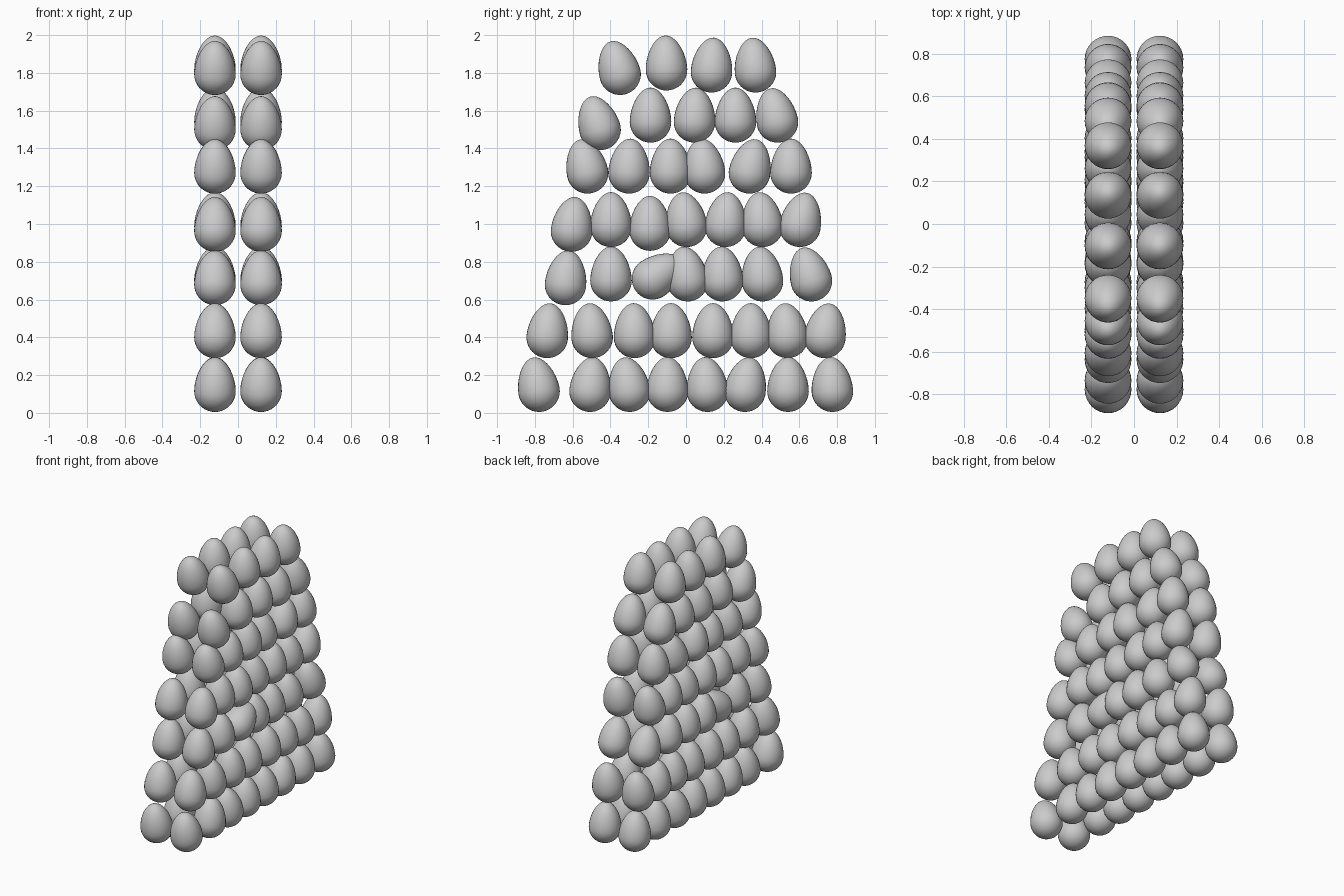
import bpy, bmesh
from math import sin, cos, pi, radians

if "Cube" in bpy.data.objects:
    bpy.data.objects.remove(bpy.data.objects["Cube"])

R, TIP = 0.11, 0.181      # egg radius, height of the pointed end above the widest ring
SEG, HALF = 32, 9         # sides, rings per half
X_OFF = 0.122             # two mirrored layers


def egg_mesh():
    """Egg of revolution: round bottom, tapered top, origin at the widest ring."""
    bm = bmesh.new()
    rings = []
    for i in range(-HALF + 1, HALF):
        t = i / HALF * pi / 2
        r = R * cos(t) * (1 - 0.1 * max(sin(t), 0) ** 1.5)
        z = sin(t) * (TIP if t > 0 else R)
        rings.append([bm.verts.new((r * cos(2 * pi * k / SEG), r * sin(2 * pi * k / SEG), z))
                      for k in range(SEG)])
    bottom, top = bm.verts.new((0, 0, -R)), bm.verts.new((0, 0, TIP))
    for k in range(SEG):
        n = (k + 1) % SEG
        for a, b in zip(rings, rings[1:]):
            bm.faces.new((a[k], a[n], b[n], b[k]))
        bm.faces.new((bottom, rings[0][n], rings[0][k]))
        bm.faces.new((top, rings[-1][k], rings[-1][n]))
    for f in bm.faces:
        f.smooth = True
    me = bpy.data.meshes.new("egg")
    bm.to_mesh(me)
    bm.free()
    return me


# Rows from the floor up: height, then (y, lean in degrees toward +y, optional height shift)
rows = [
    (0.115, [(-.778, -10), (-.508, 6), (-.299, -9), (-.098, 0),
             (.114, -5), (.312, 10), (.54, 0), (.775, -4)]),
    (0.40, [(-.735, 6), (-.497, -5), (-.272, -2), (-.079, 0),
            (.143, 0), (.344, 0), (.537, -5), (.735, 9)]),
    (0.70, [(-.638, 6, -.02), (-.397, 0), (-.177, 55, .01), (.008, -8),
            (.193, -2), (.405, -6), (.664, -16)]),
    (0.988, [(-.606, 7, -.025), (-.397, 0), (-.19, 0, -.02), (.003, -8),
             (.209, 5), (.405, -6), (.603, 12)]),
    (1.271, [(-.521, -13), (-.302, 3), (-.082, 0), (.098, -6), (.336, 12), (.556, 0)]),
    (1.541, [(-.455, -17, -.04), (-.188, 0), (.045, 3), (.262, 0), (.484, -12)]),
    (1.806, [(-.349, -16, -.013), (-.103, -2, .011), (.135, 4), (.368, -6)]),
]

mesh = egg_mesh()
for ri, (z, eggs) in enumerate(rows, 1):
    for ei, (y, lean, *shift) in enumerate(eggs, 1):
        for side, sx in (("left", -1), ("right", 1)):
            ob = bpy.data.objects.new(f"egg_row{ri}_{ei}_{side}", mesh)
            ob.location = (sx * X_OFF, y, z + sum(shift))
            ob.rotation_euler = (-radians(lean), 0, 0)
            bpy.context.collection.objects.link(ob)
